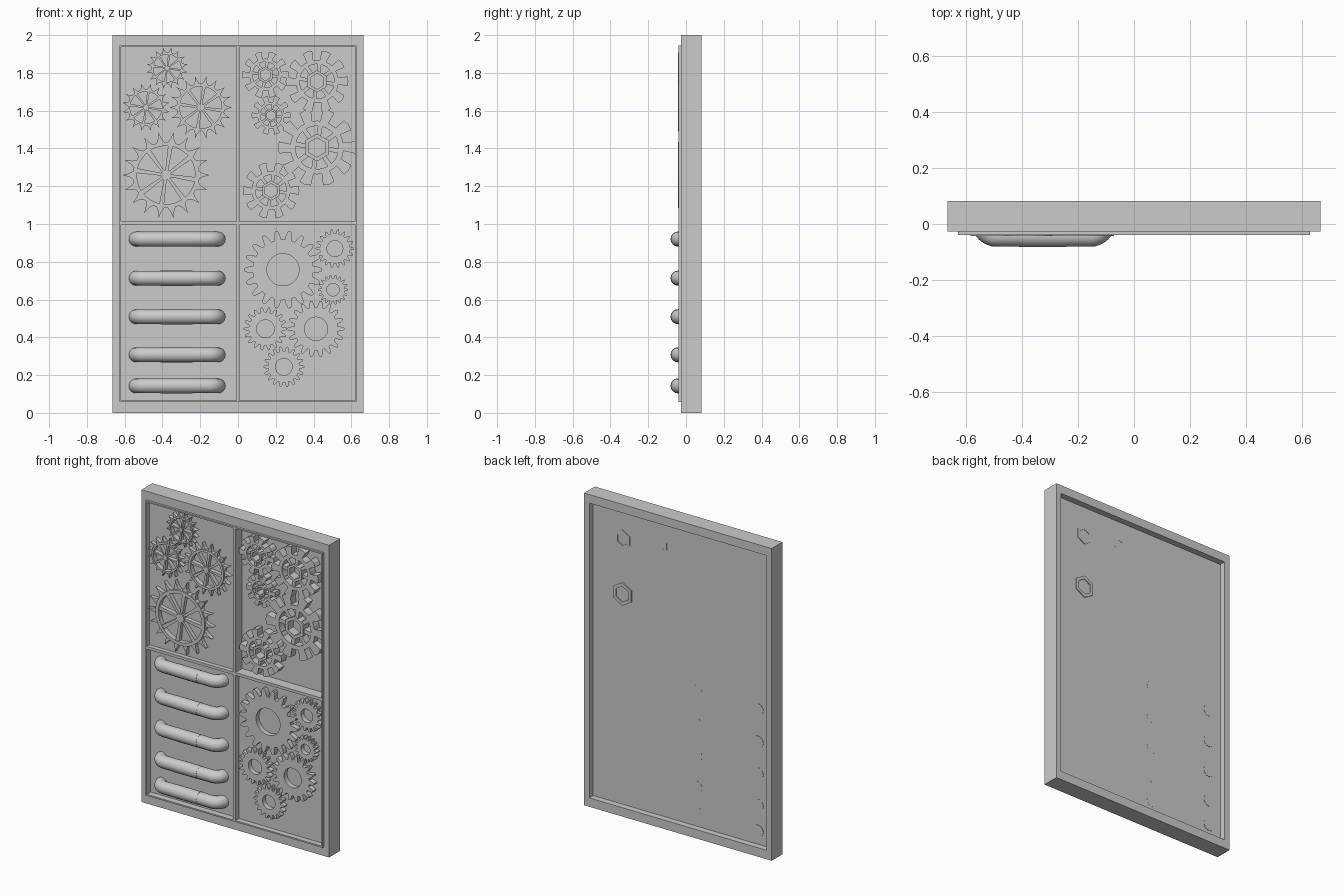
import bpy, bmesh
from math import sin, cos, pi

if "Cube" in bpy.data.objects:
    bpy.data.objects.remove(bpy.data.objects["Cube"])

BACK = 0.042      # rear face of the recessed plates
TRIM = -0.040     # front face of the trim strips


def finish(bm, name):
    bmesh.ops.recalc_face_normals(bm, faces=bm.faces)
    me = bpy.data.meshes.new(name)
    bm.to_mesh(me)
    bm.free()
    ob = bpy.data.objects.new(name, me)
    bpy.context.collection.objects.link(ob)
    return ob


def prism(bm, outer, y0, y1, inner=None):
    """Extrude an x,z outline along y, optionally with a hole of equal point count."""
    def loop(pts, y):
        return [bm.verts.new((x, y, z)) for x, z in pts]

    def bridge(a, b):
        for i in range(len(a)):
            j = (i + 1) % len(a)
            bm.faces.new((a[i], a[j], b[j], b[i]))

    f, b = loop(outer, y0), loop(outer, y1)
    bridge(f, b)
    if inner:
        fi, bi = loop(inner, y0), loop(inner, y1)
        bridge(fi, bi)
        bridge(f, fi)
        bridge(b, bi)
    else:
        bm.faces.new(f)
        bm.faces.new(b)


def rect(x0, x1, z0, z1):
    return [(x0, z0), (x1, z0), (x1, z1), (x0, z1)]


def polar(cx, cz, pairs):
    return [(cx + r * sin(a), cz + r * cos(a)) for r, a in pairs]


def circle(cx, cz, r, n):
    return polar(cx, cz, [(r, 2 * pi * i / n) for i in range(n)])


def toothed(cx, cz, R, teeth, tooth):
    """Repeat one tooth given as (radius fraction, pitch fraction) pairs."""
    return polar(cx, cz, [(R * r, 2 * pi * (k + t) / teeth)
                          for k in range(teeth) for r, t in tooth])


def spokes(bm, cx, cz, r0, r1, w0, w1, n, y0, y1):
    for k in range(n):
        a = 2 * pi * k / n + 0.15
        s, c = sin(a), cos(a)
        pts = [(-w0, r0), (w0, r0), (w1, r1), (-w1, r1)]
        prism(bm, [(cx + u * c + v * s, cz - u * s + v * c) for u, v in pts], y0, y1)


# outer frame
bm = bmesh.new()
prism(bm, rect(-0.665, 0.665, 0, 2), -0.027, 0.082, rect(-0.628, 0.628, 0.057, 1.945))
finish(bm, "outer_frame")

# four recessed plates with trim around each
cells = {
    "upper_left": (-0.628, 0, 1.005, 1.945, -0.012),
    "upper_right": (0, 0.628, 1.005, 1.945, 0.028),
    "lower_left": (-0.628, 0, 0.057, 1.005, 0.0),
    "lower_right": (0, 0.628, 0.057, 1.005, -0.005),
}
for name, (x0, x1, z0, z1, y) in cells.items():
    bm = bmesh.new()
    prism(bm, rect(x0, x1, z0, z1), y, BACK)
    finish(bm, name + "_plate")
    bm = bmesh.new()
    w = 0.009
    prism(bm, rect(x0, x1, z0, z1), TRIM, BACK - 0.004, rect(x0 + w, x1 - w, z0 + w, z1 - w))
    finish(bm, name + "_trim")

# spiked wheels, upper left
SPIKE = [(0.75, 0.0), (0.75, 0.14), (0.84, 0.36), (1.0, 0.5), (0.84, 0.64), (0.75, 0.86)]
for x, z, R, n in [(-0.375, 1.825, 0.110, 16), (-0.487, 1.617, 0.127, 16),
                   (-0.197, 1.617, 0.167, 18), (-0.381, 1.259, 0.232, 18)]:
    y1 = -0.005
    bm = bmesh.new()
    prism(bm, toothed(x, z, R, n, SPIKE), -0.036, y1, circle(x, z, R * 0.67, n * 6))
    prism(bm, circle(x, z, R * 0.755, 48), -0.043, y1, circle(x, z, R * 0.665, 48))
    prism(bm, circle(x, z, R * 0.12, 16), -0.043, y1)
    spokes(bm, x, z, R * 0.08, R * 0.68, R * 0.03, R * 0.055, 8, -0.037, y1)
    finish(bm, "spiked_wheel")

# square-toothed wheels with hexagonal hubs, upper right
BLOCK = [(0.70, 0.0), (0.70, 0.30), (1.0, 0.25), (1.02, 0.5), (1.0, 0.75), (0.70, 0.70)]
for x, z, R, through in [(0.145, 1.790, 0.122, 0.0005), (0.418, 1.755, 0.163, 0.004),
                         (0.175, 1.575, 0.102, -0.004), (0.418, 1.405, 0.203, 0.007),
                         (0.175, 1.177, 0.147, -0.004)]:
    y1 = 0.034
    bm = bmesh.new()
    prism(bm, toothed(x, z, R, 10, BLOCK), -0.022, y1, circle(x, z, R * 0.56, 60))
    spokes(bm, x, z, R * 0.29, R * 0.58, R * 0.06, R * 0.06, 8, -0.018, y1)
    prism(bm, circle(x, z, R * 0.36, 6), -0.027, BACK + through, circle(x, z, R * 0.25, 6))
    finish(bm, "hex_hub_wheel")

# spur gears with open centres, lower right
SPUR = [(0.77, 0.0), (0.77, 0.16), (0.88, 0.25), (0.96, 0.34), (1.0, 0.42),
        (1.0, 0.58), (0.96, 0.66), (0.88, 0.75), (0.77, 0.84)]
for x, z, R in [(0.238, 0.758, 0.207), (0.513, 0.870, 0.102), (0.503, 0.652, 0.080),
                (0.145, 0.445, 0.115), (0.413, 0.445, 0.150), (0.243, 0.244, 0.108)]:
    bm = bmesh.new()
    prism(bm, toothed(x, z, R, 18, SPUR), -0.036, 0.005, circle(x, z, R * 0.41, 162))
    finish(bm, "spur_gear")


def tube(name, pts, r):
    cu = bpy.data.curves.new(name, 'CURVE')
    cu.dimensions = '3D'
    cu.bevel_depth = r
    cu.bevel_resolution = 6
    cu.use_fill_caps = True
    sp = cu.splines.new('POLY')
    sp.points.add(len(pts) - 1)
    for p, co in zip(sp.points, pts):
        p.co = (*co, 1)
    ob = bpy.data.objects.new(name, cu)
    bpy.context.collection.objects.link(ob)
    bpy.ops.object.select_all(action='DESELECT')
    ob.select_set(True)
    bpy.context.view_layer.objects.active = ob
    bpy.ops.object.convert(target='MESH')
    bpy.ops.object.shade_smooth_by_angle()


# bent pipes with joint sleeves, lower left
RAD, BEND, YC = 0.039, 0.05, -0.042
for z in (0.92, 0.713, 0.509, 0.3075, 0.143):
    arc = [(BEND * cos(i * pi / 16), BEND * sin(i * pi / 16)) for i in range(9)]
    left = [(-0.49 - c, YC + BEND - s, z) for c, s in arc]
    right = [(-0.155 + c, YC + BEND - s, z) for c, s in reversed(arc)]
    path = [(-0.54, BACK + 0.002, z)] + left + right + [(-0.105, BACK + 0.0005, z)]
    tube("bent_pipe", path, RAD)
    tube("pipe_sleeve", [(-0.41, YC, z), (-0.325, YC, z), (-0.24, YC, z)], RAD + 0.001)
